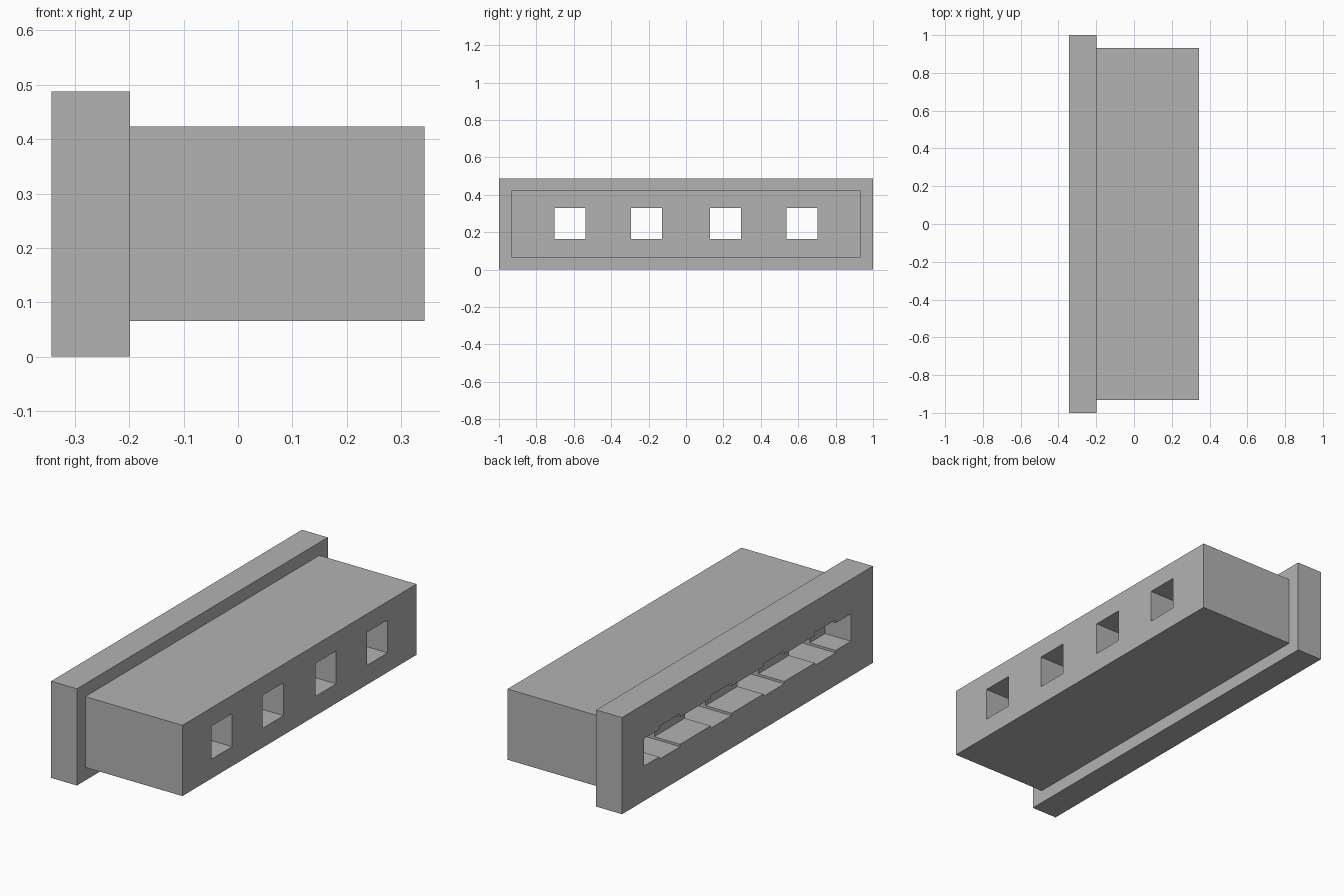
import bpy
import bmesh
from mathutils import Matrix, Vector

cube = bpy.data.objects.get("Cube")
if cube:
    bpy.data.objects.remove(cube, do_unlink=True)

# Single plain grey
grey = bpy.data.materials.new("plain_grey")
grey.use_nodes = True
GREY = (0.45, 0.45, 0.45, 1.0)
grey.diffuse_color = GREY
grey.node_tree.nodes["Principled BSDF"].inputs["Base Color"].default_value = GREY

MID_Z = 0.245


def make_boxes(name, boxes):
    """One object made of boxes, each given as (low corner, high corner)."""
    bm = bmesh.new()
    for low, high in boxes:
        low, high = Vector(low), Vector(high)
        place = Matrix.Translation((low + high) / 2) @ Matrix.Diagonal((high - low).to_4d())
        place[3][3] = 1.0
        bmesh.ops.create_cube(bm, size=1, matrix=place)
    mesh = bpy.data.meshes.new(name)
    bm.to_mesh(mesh)
    bm.free()
    mesh.materials.append(grey)
    obj = bpy.data.objects.new(name, mesh)
    bpy.context.collection.objects.link(obj)
    return obj


def cut(target, cutter):
    mod = target.modifiers.new("cut", 'BOOLEAN')
    mod.operation = 'DIFFERENCE'
    mod.solver = 'EXACT'
    mod.object = cutter
    bpy.context.view_layer.objects.active = target
    bpy.ops.object.modifier_apply(modifier=mod.name)


# Main block and the larger flange plate behind it
JOINT = -0.199
body = make_boxes("body", [((JOINT, -0.933, 0.066), (0.343, 0.933, 0.423))])
flange = make_boxes("flange", [((-0.343, -1, 0), (JOINT, 1, 0.488))])

# Four square passages through both parts
half = 0.083
passages = make_boxes("passage_cutter", [
    ((-1, y - half, MID_Z + 0.002 - half), (1, y + half, MID_Z + 0.002 + half))
    for y in (-0.62, -0.21, 0.21, 0.62)])

# Long shallow slot through the flange
slot = make_boxes("slot_cutter", [((-1, -0.825, MID_Z - 0.069), (0, 0.825, MID_Z + 0.069))])

cut(body, passages)
cut(flange, slot)
cut(flange, passages)

for helper in (passages, slot):
    bpy.data.objects.remove(helper, do_unlink=True)
